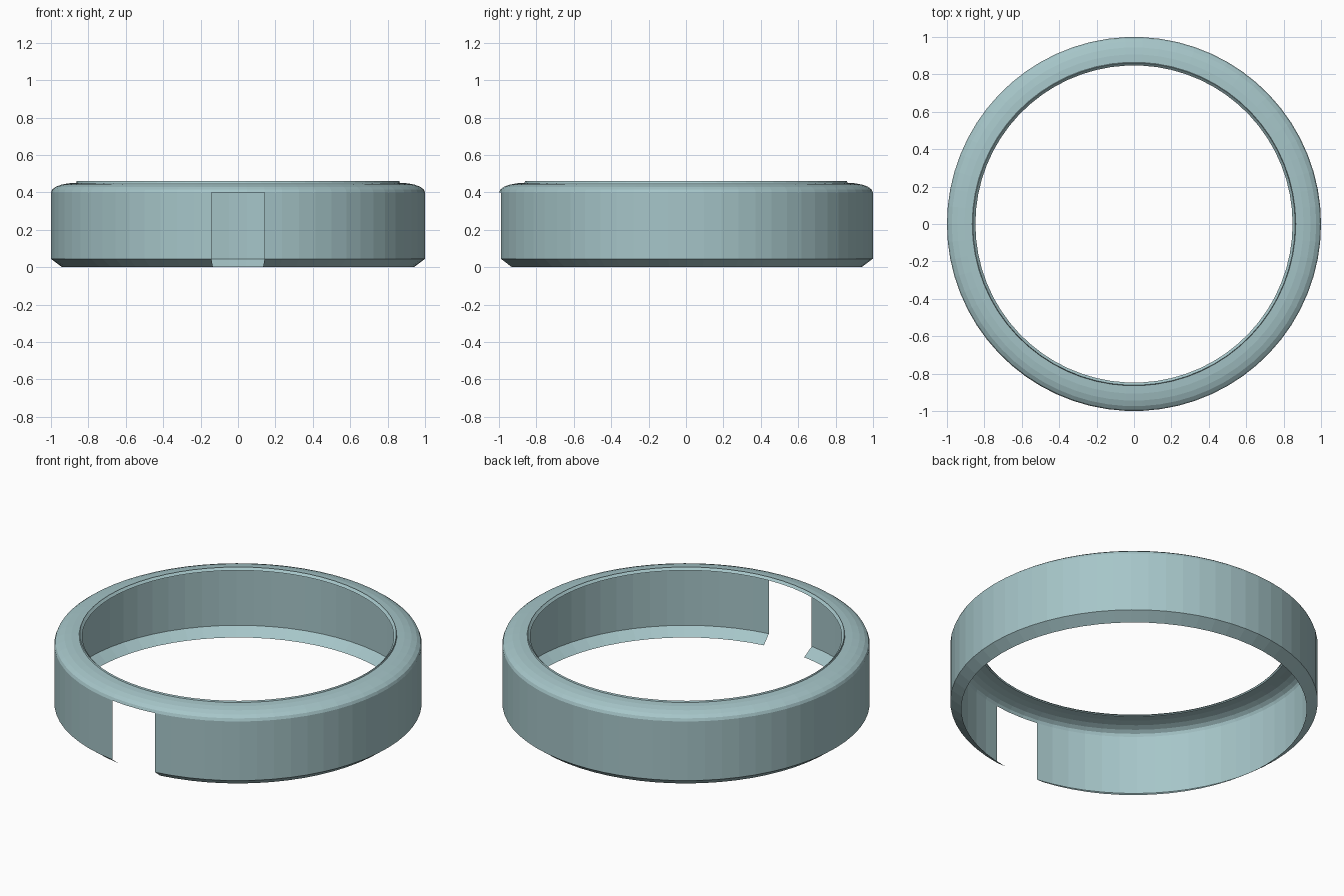
import bpy, bmesh, math

cube = bpy.data.objects.get("Cube")
if cube:
    bpy.data.objects.remove(cube, do_unlink=True)

SEGMENTS = 66
SLOT_SEGMENTS = 3
SLOT_TOP = 0.4

# One colour for the whole ring
mat = bpy.data.materials.new("pale_teal")
mat.use_nodes = True
colour = (0.38, 0.56, 0.58, 1)
mat.diffuse_color = colour
mat.node_tree.nodes["Principled BSDF"].inputs["Base Color"].default_value = colour

# Thin shell profile (radius, height): bottom chamfer, wall, rounded shoulder, lip
profile = [(0.94, 0), (1, 0.045), (1, SLOT_TOP)]
for i in range(1, 6):
    a = math.radians(18 * i)
    profile.append((0.865 + 0.135 * math.cos(a), SLOT_TOP + 0.051 * math.sin(a)))
profile += [(0.862, 0.46), (0.848, 0.446)]

# Sweep the profile round, starting at the edge of the front slot
bm = bmesh.new()
step = math.tau / SEGMENTS
start = -math.pi / 2 - SLOT_SEGMENTS / 2 * step
rings = []
for r, z in profile:
    rings.append([bm.verts.new((r * math.cos(start + step * i),
                                r * math.sin(start + step * i), z))
                  for i in range(SEGMENTS)])
for (r, z), low, high in zip(profile[1:], rings, rings[1:]):
    for i in range(SEGMENTS):
        # Leave the slot open below the shoulder
        if i < SLOT_SEGMENTS and z <= SLOT_TOP:
            continue
        j = (i + 1) % SEGMENTS
        bm.faces.new((low[i], low[j], high[j], high[i]))
loose = [v for v in bm.verts if not v.link_faces]
bmesh.ops.delete(bm, geom=loose, context='VERTS')

mesh = bpy.data.meshes.new("slotted_ring")
bm.to_mesh(mesh)
bm.free()
mesh.materials.append(mat)
ring = bpy.data.objects.new("slotted_ring", mesh)
bpy.context.collection.objects.link(ring)
